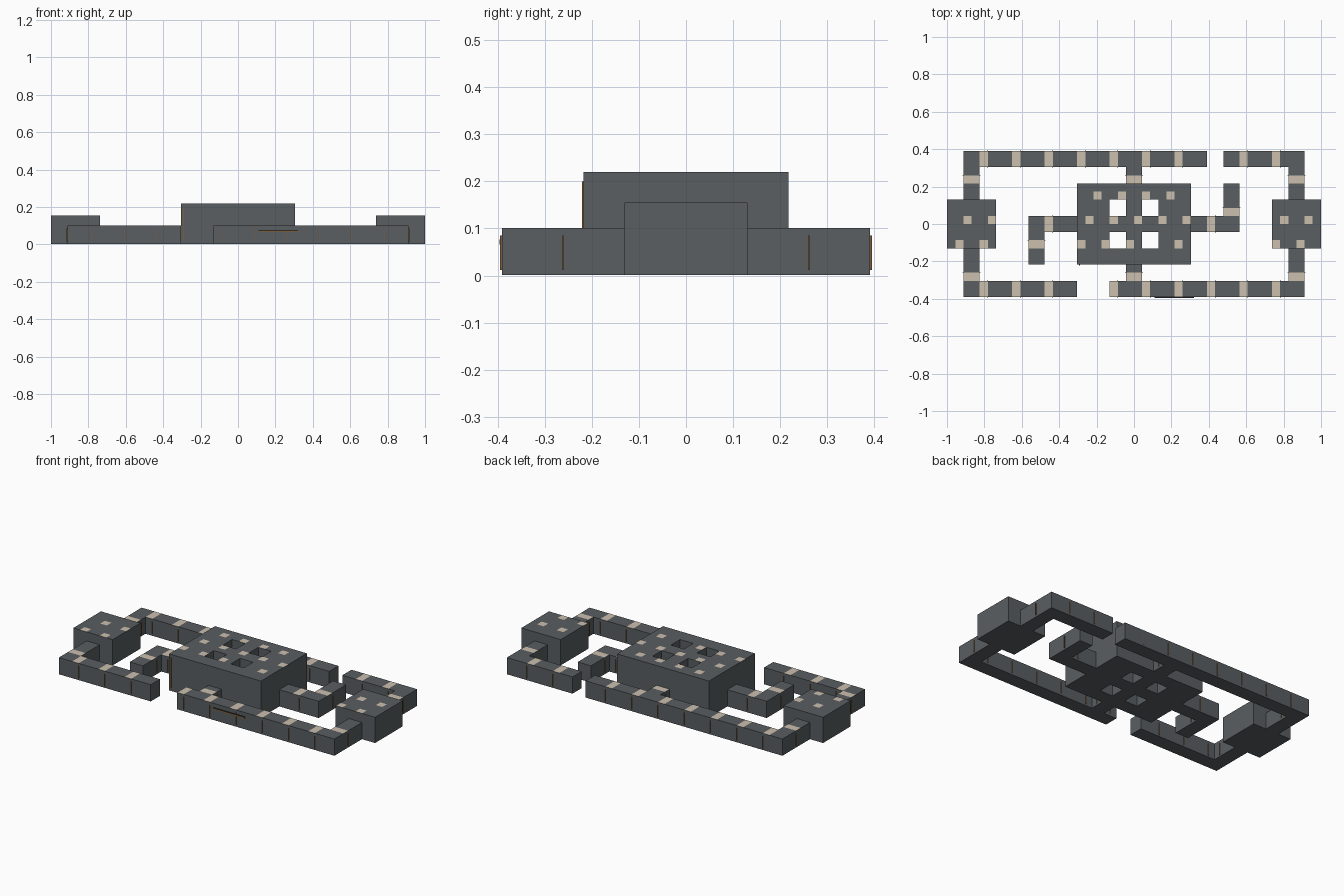
import bpy, bmesh, math
from mathutils import Vector

if "Cube" in bpy.data.objects:
    bpy.data.objects.remove(bpy.data.objects["Cube"])

S = 1.997 / 46          # size of one square stone
WALL, TOWER, KEEP = 0.1, 0.154, 0.218
COURSES = {WALL: [0, .026, .069, WALL],
           TOWER: [0, .026, .069, .112, TOWER],
           KEEP: [0, .026, .069, .112, .15, .184, KEEP]}


def material(name, rgb):
    m = bpy.data.materials.new(name)
    m.diffuse_color = (*rgb, 1)
    m.use_nodes = True
    m.node_tree.nodes["Principled BSDF"].inputs["Base Color"].default_value = m.diffuse_color
    return m


MATS = [material("grey stone", (.1, .112, .12)),
        material("pale stone", (.6, .53, .43)),
        material("dark mortar", (.022, .024, .026)),
        material("brown trim", (.2, .11, .04))]

# Plan rectangles in stone units: x0, x1, y0, y1, direction of run
PLAN = {
    "back_wall_long": (WALL, [(-21, 9, 7, 9, "x")]),
    "back_wall_short": (WALL, [(11, 21, 7, 9, "x")]),
    "front_wall_short": (WALL, [(-21, -7, -9, -7, "x")]),
    "front_wall_long": (WALL, [(-3, 21, -9, -7, "x")]),
    "left_wall": (WALL, [(-21, -19, 3, 7, "y"), (-21, -19, -7, -3, "y")]),
    "right_wall": (WALL, [(19, 21, 3, 7, "y"), (19, 21, -7, -3, "y")]),
    "back_link": (WALL, [(-1, 1, 5, 7, "y")]),
    "front_link": (WALL, [(-1, 1, -7, -5, "y")]),
    "right_hook_wall": (WALL, [(7, 13, -1, 1, "x"), (11, 13, 1, 5, "y")]),
    "left_hook_wall": (WALL, [(-13, -7, -1, 1, "x"), (-13, -11, -5, -1, "y")]),
    "left_tower": (TOWER, [(-23, -17, -3, 3, "")]),
    "right_tower": (TOWER, [(17, 23, -3, 3, "")]),
    "central_keep": (KEEP, [(-7, 7, -5, 5, "")]),
}
# Four light wells through the keep
WELLS = {(x, y) for x in (-3, -2, 1, 2) for y in (-3, -2, 1, 2)}


def cells(rects):
    for x0, x1, y0, y1, run in rects:
        for x in range(x0, x1):
            for y in range(y0, y1):
                if (x, y) not in WELLS:
                    yield x, y, run


height = {(x, y): h for h, rects in PLAN.values() for x, y, _ in cells(rects)}


def is_pale(x, y, run):
    if run == "x":
        return x % 4 == 1
    if run == "y":
        return y % 4 == 1
    return (3 * x + 5 * y) % 9 == 0


def finish(bm, name):
    me = bpy.data.meshes.new(name)
    bm.to_mesh(me)
    bm.free()
    for m in MATS:
        me.materials.append(m)
    bpy.context.collection.objects.link(bpy.data.objects.new(name, me))


def build_part(name, h, rects):
    bm = bmesh.new()

    def quad(points, mat):
        f = bm.faces.new([bm.verts.new(p) for p in points])
        f.material_index = mat

    for x, y, run in cells(rects):
        a, b, c, d = x * S, (x + 1) * S, y * S, (y + 1) * S
        quad([(a, c, h), (b, c, h), (b, d, h), (a, d, h)], int(is_pale(x, y, run)))
        quad([(a, d, 0), (b, d, 0), (b, c, 0), (a, c, 0)], 0)
        # Exposed sides, split into stone courses
        for dx, dy, p, q in ((1, 0, (b, c), (b, d)), (-1, 0, (a, d), (a, c)),
                             (0, 1, (b, d), (a, d)), (0, -1, (a, c), (b, c))):
            lo = height.get((x + dx, y + dy), 0)
            if lo >= h:
                continue
            zs = [lo] + [z for z in COURSES[h] if z > lo + .015]
            for z0, z1 in zip(zs, zs[1:]):
                quad([(*p, z0), (*q, z0), (*q, z1), (*p, z1)], 0)
    # Raise a stone on every face, leaving dark joints around it
    tiles = list(bm.faces)
    rim = bmesh.ops.inset_individual(bm, faces=tiles, thickness=.0026, depth=.0015)
    for f in rim["faces"]:
        f.material_index = 2
    for v in bm.verts:
        v.co.z = max(v.co.z, -.0015) + .0015
    finish(bm, name)


def add_box(bm, x0, x1, y0, y1, z0, z1, mat):
    vs = bmesh.ops.create_cube(bm, size=1)["verts"]
    for v in vs:
        v.co = Vector((x0 if v.co.x < 0 else x1, y0 if v.co.y < 0 else y1,
                       z0 if v.co.z < 0 else z1))
    for f in {f for v in vs for f in v.link_faces}:
        f.material_index = mat


for part, (h, rects) in PLAN.items():
    build_part(part, h, rects)

# Slim upright strips beside the pale stones of the walls
bm = bmesh.new()
W, P = .0018, .004
for h, rects in PLAN.values():
    for x0, x1, y0, y1, run in rects:
        for k in range(x0, x1) if run == "x" else range(y0, y1) if run == "y" else ():
            if k % 4 != 1:
                continue
            t = (k + 1) * S
            for edge, side in (((y0 if run == "x" else x0), -1), ((y1 if run == "x" else x1), 1)):
                e0, e1 = sorted((edge * S, edge * S + side * P))
                if run == "x":
                    add_box(bm, t - W, t + W, e0, e1, .012, .085, 3)
                else:
                    add_box(bm, e0, e1, t - W, t + W, .012, .085, 3)
# Tall strip at the front corner of the keep
add_box(bm, -.294, -.288, -5 * S - P, -5 * S, .02, .2, 3)
finish(bm, "wall_strips")

# Low ledge on the front wall
bm = bmesh.new()
add_box(bm, .11, .32, -9 * S - .005, -9 * S, .066, .073, 3)
add_box(bm, .11, .32, -9 * S - .005, -9 * S, .073, .077, 2)
finish(bm, "front_ledge")
